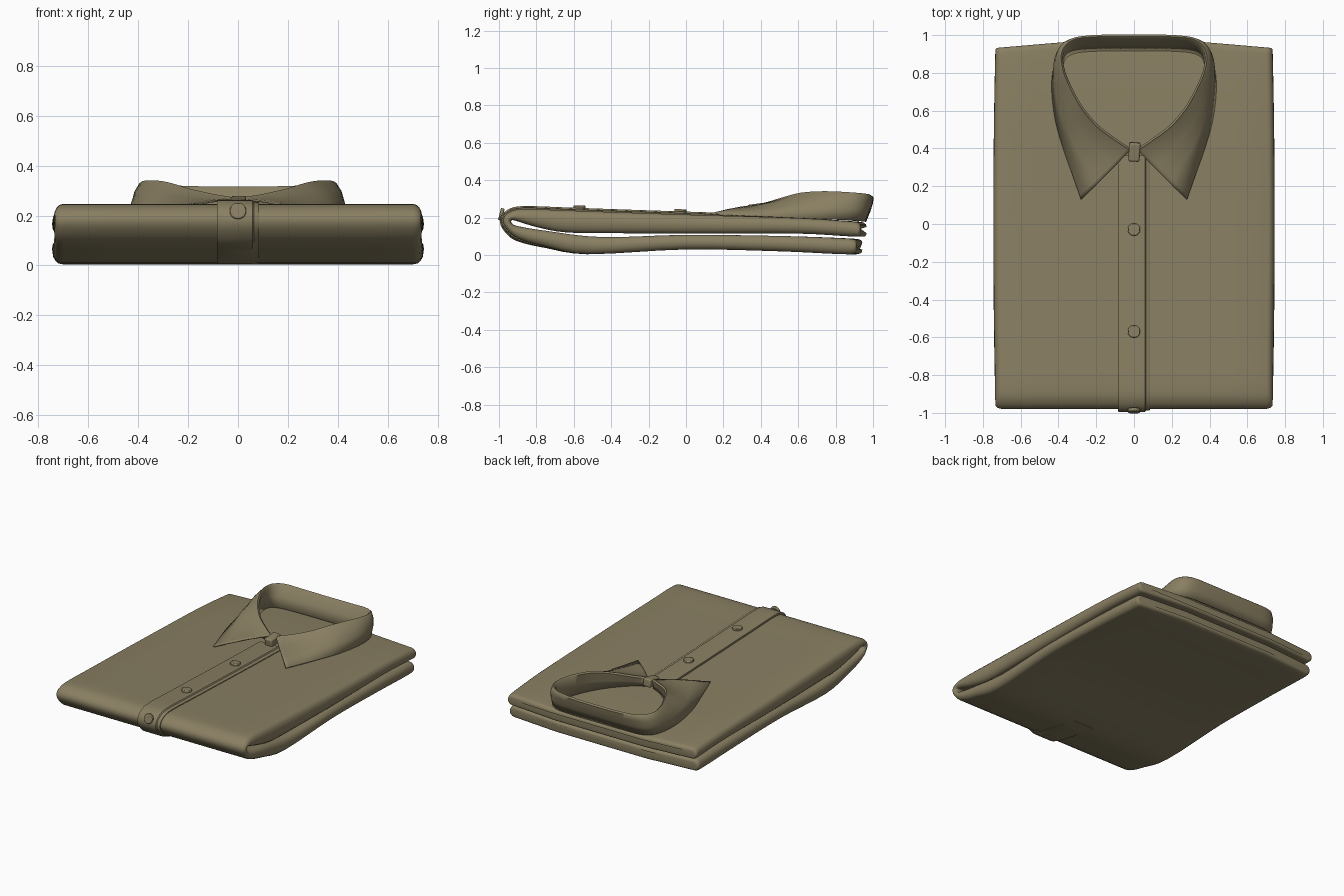
import bpy, bmesh, math
from mathutils import Vector

if "Cube" in bpy.data.objects:
    bpy.data.objects.remove(bpy.data.objects["Cube"])

cloth = bpy.data.materials.new("khaki_cloth")
cloth.diffuse_color = (0.25, 0.212, 0.122, 1)
cloth.use_nodes = True
cloth.node_tree.nodes["Principled BSDF"].inputs["Base Color"].default_value = cloth.diffuse_color


def smooth_path(pts, n=4):
    """Catmull-Rom samples through the points."""
    pts = [Vector(p) for p in pts]
    out = []
    for i in range(len(pts) - 1):
        a, b, c, d = pts[max(i - 1, 0)], pts[i], pts[i + 1], pts[min(i + 2, len(pts) - 1)]
        for k in range(n):
            t = k / n
            out.append(0.5 * (2 * b + (c - a) * t + (2 * a - 5 * b + 4 * c - d) * t * t
                              + (3 * b - a - 3 * c + d) * t ** 3))
    return out + [pts[-1]]


def loft(name, rings, closed=True, angle=40):
    """Skin a list of equal-length point rows."""
    bm = bmesh.new()
    rows = [[bm.verts.new(p) for p in r] for r in rings]
    m = len(rows[0])
    for r, s in zip(rows, rows[1:]):
        for j in range(m if closed else m - 1):
            k = (j + 1) % m
            bm.faces.new((r[j], r[k], s[k], s[j]))
    if closed:
        bm.faces.new(rows[0])
        bm.faces.new(rows[-1])
    bmesh.ops.recalc_face_normals(bm, faces=bm.faces)
    me = bpy.data.meshes.new(name)
    bm.to_mesh(me)
    bm.free()
    ob = bpy.data.objects.new(name, me)
    bpy.context.collection.objects.link(ob)
    return finish(ob, angle)


def finish(ob, angle=40):
    ob.data.materials.append(cloth)
    bpy.ops.object.select_all(action='DESELECT')
    ob.select_set(True)
    bpy.context.view_layer.objects.active = ob
    bpy.ops.object.shade_smooth_by_angle(angle=math.radians(angle))
    return ob


# Folded side profile: outer y, z and inner y, z along the U
profile = smooth_path([
    (.965, .15, .965, .118), (.955, .170, .955, .1), (.9, .18, .9, .1),
    (.6, .198, .6, .115), (.1, .213, .1, .115), (-.4, .23, -.4, .117),
    (-.65, .239, -.65, .122), (-.85, .246, -.8, .15), (-.93, .236, -.9, .18),
    (-.975, .2, -.93, .186), (-.968, .15, -.932, .172), (-.9, .088, -.9, .155),
    (-.75, .045, -.75, .13), (-.52, .005, -.45, .096), (0, .03, 0, .108),
    (.5, .02, .5, .102), (.85, .005, .85, .09), (.93, .008, .93, .082),
    (.943, .03, .943, .065)])

# Folded body: rounded-edge slab swept along the profile
section = []
for side in (1, -1):
    for k in range(9):
        a = math.pi / 2 - math.pi * k / 8
        section.append((side, math.cos(a), side * math.sin(a)))
    for f in (.75, .5, .25, 0, -.25, -.5, -.75):
        section.append((side * f, None, -side))
rings = []
for i, p in enumerate(profile):
    o, q = Vector(p[:2]), Vector(p[2:])
    mid, half = (o + q) / 2, (o - q) / 2
    end = min(i, len(profile) - 1 - i)
    w = .745 - .012 * mid.x ** 2 - .012 * max(0, 1 - end / 4)
    r = .035
    ring = []
    for sx, c, h in section:
        x = sx * (w - r) if c is None else sx * (w - r + r * c)
        y, z = mid + half * h
        slope = max(0, (abs(x) - .35) / .38) * min(1, max(0, (y - .5) / .45))
        ring.append((x, y - .033 * slope, z))
    rings.append(ring)
loft("folded_body", rings)

# Button placket wrapping round the front fold
outer = [Vector(p[:2]) for p in profile]


def normal(i):
    t = (outer[i + 1] - outer[i - 1]).normalized()
    return Vector((t.y, -t.x))


strip = []
for i in range(1, len(outer) - 1):
    o = outer[i]
    if o.y > .13 and o.x > .4 or o.y <= .13 and o.x > -.5:
        continue
    k = min(1, max(.1, o.y / .1))
    row = []
    for x, d in ((-.085, -.006), (-.085, .013), (-.08, .016), (.058, .016),
                 (.064, .01), (.08, .008), (.085, .005), (.085, -.006)):
        y, z = o + normal(i) * d * (k if d > 0 else 1)
        row.append((x, y, z))
    strip.append(row)
loft("button_placket", strip, angle=35)

# Buttons
for n, (y, z) in enumerate(((-.03, .217), (-.57, .237), (-.975, .212))):
    i = min(range(1, len(outer) - 1), key=lambda j: (outer[j] - Vector((y, z))).length)
    nv = Vector((0, *normal(i)))
    if n == 2:
        nv = Vector((0, -1, .25)).normalized()
        y, z = -.97, .213
    bpy.ops.mesh.primitive_cylinder_add(vertices=32, radius=.033, depth=.02,
                                        location=Vector((0, y, z)) + nv * .018,
                                        rotation=nv.to_track_quat('Z', 'Y').to_euler())
    b = bpy.context.object
    b.name = "button_%d" % (n + 1)
    bev = b.modifiers.new("bevel", 'BEVEL')
    bev.width, bev.segments = .004, 2
    finish(b)

# Collar: inner stand bottom, rim and leaf edge, from back centre to front
stand = [(0, .92, .182), (.2, .918, .182), (.32, .905, .183), (.372, .865, .186),
         (.37, .79, .19), (.335, .7, .193), (.275, .6, .197), (.195, .505, .202),
         (.105, .435, .208), (.03, .4, .212)]
rim = [(0, 1, .31), (.2, .997, .312), (.33, .978, .32), (.388, .915, .327),
       (.384, .82, .333), (.345, .72, .335), (.285, .61, .327), (.2, .51, .302),
       (.1, .435, .28), (.025, .385, .268)]
leaf = [(0, .958, .178), (.2, .958, .178), (.34, .948, .18), (.405, .89, .185),
        (.43, .78, .19), (.43, .67, .195), (.41, .53, .201), (.37, .39, .208),
        (.325, .26, .213), (.28, .13, .219)]
cols = []
for s, r, l in zip(smooth_path(stand), smooth_path(rim), smooth_path(leaf)):
    inward = (Vector((0, .72, r.z)) - r).normalized()
    rin = r + inward * .014
    drop = r.z - l.z
    bulge = Vector((0, 0, .1 * drop)) - inward * .09 * drop
    cols.append([s, s.lerp(rin, .5), rin - Vector((0, 0, .004)), r.lerp(rin, .5) + Vector((0, 0, .002)),
                 r - Vector((0, 0, .004)), r.lerp(l, .33) + bulge * .8, r.lerp(l, .66) + bulge * .8, l])
mirrored = [[Vector((-p.x, p.y, p.z)) for p in c] for c in reversed(cols[1:])]
collar = loft("collar", mirrored + cols, closed=False, angle=50)
sol = collar.modifiers.new("thickness", 'SOLIDIFY')
sol.thickness, sol.offset = .008, 0

# Buttoned tab joining the collar ends
bpy.ops.mesh.primitive_cube_add(size=1, location=(.002, .382, .247), rotation=(.12, 0, -.06))
tab = bpy.context.object
tab.name = "collar_tab"
tab.scale = (.06, .1, .055)
bpy.ops.object.transform_apply(location=False, rotation=False, scale=True)
bev = tab.modifiers.new("bevel", 'BEVEL')
bev.width, bev.segments = .01, 3
finish(tab)
